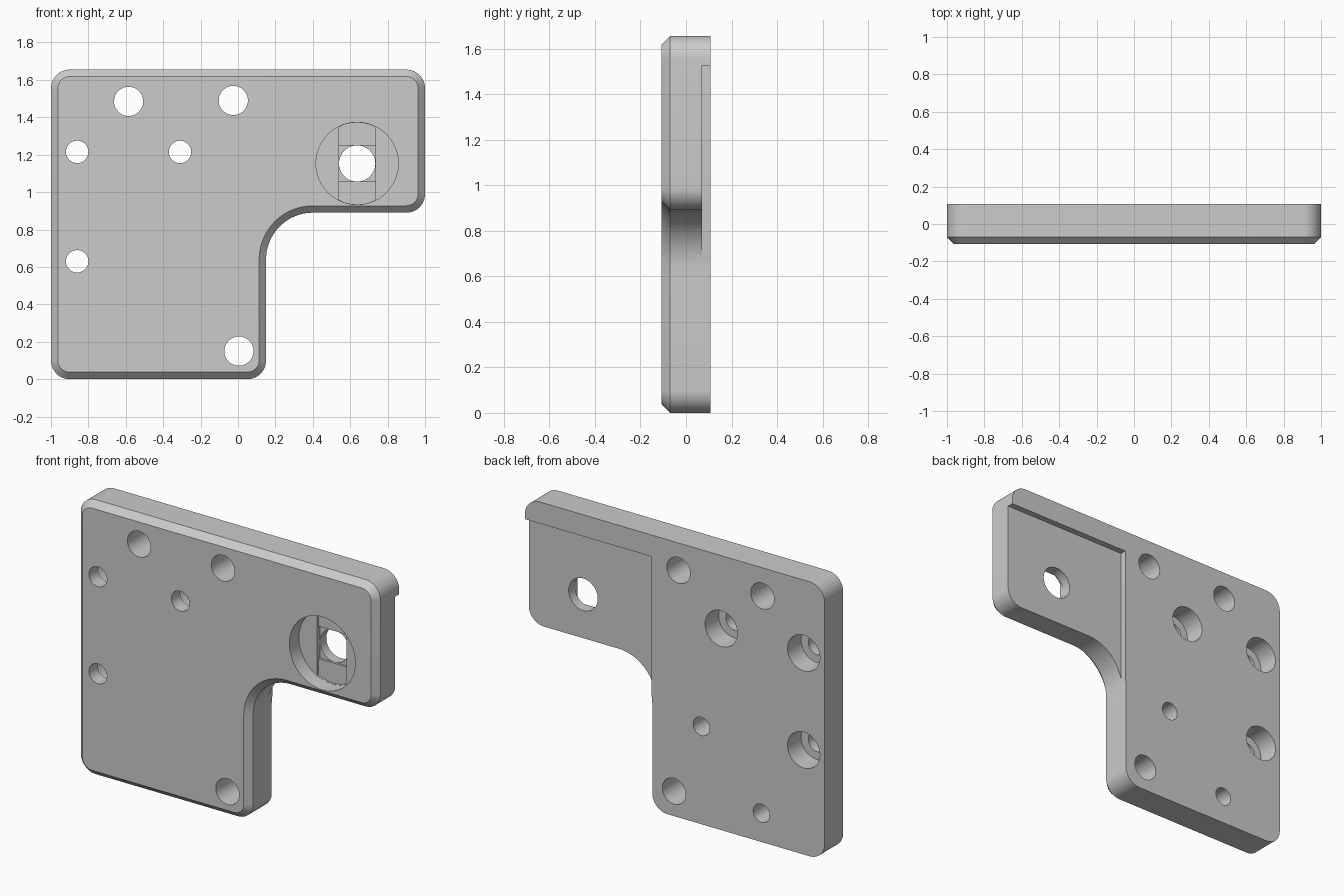
import bpy, bmesh
from math import sin, cos, pi, radians

if "Cube" in bpy.data.objects:
    bpy.data.objects.remove(bpy.data.objects["Cube"], do_unlink=True)

grey = bpy.data.materials.new("plain_grey")
grey.use_nodes = True
colour = (0.6, 0.6, 0.6, 1)
grey.diffuse_color = colour
grey.node_tree.nodes["Principled BSDF"].inputs["Base Color"].default_value = colour

FRONT, BACK, CHAMFER = -0.107, 0.107, 0.037
HEIGHT = 1.655


def loft(name, rings):
    """Solid through a list of (y, outline of x-z points)."""
    bm = bmesh.new()
    loops = [[bm.verts.new((x, y, z)) for x, z in pts] for y, pts in rings]
    bm.faces.new(loops[0])
    bm.faces.new(loops[-1])
    n = len(loops[0])
    for a, b in zip(loops, loops[1:]):
        for i in range(n):
            j = (i + 1) % n
            bm.faces.new((a[i], a[j], b[j], b[i]))
    bmesh.ops.recalc_face_normals(bm, faces=bm.faces)
    mesh = bpy.data.meshes.new(name)
    bm.to_mesh(mesh)
    bm.free()
    mesh.materials.append(grey)
    ob = bpy.data.objects.new(name, mesh)
    bpy.context.collection.objects.link(ob)
    return ob


def arc(cx, cz, r, start, sweep, steps=12):
    angles = [radians(start + sweep * i / steps) for i in range(steps + 1)]
    return [(cx + r * cos(a), cz + r * sin(a)) for a in angles]


def outline(inset):
    """Rounded L shape, shrunk by the inset."""
    r = 0.1
    corners = [(-1 + r, r, 180), (0.15 - r, r, 270), None,
               (1 - r, 0.89 + r, 270), (1 - r, HEIGHT - r, 0), (-1 + r, HEIGHT - r, 90)]
    pts = []
    for c in corners:
        if c:
            pts += arc(c[0], c[1], r - inset, c[2], 90)
        else:
            pts += arc(0.4, 0.64, 0.25 + inset, 180, -90, 20)
    return pts


def circle(x, z, r, n=48):
    return [(x + r * cos(2 * pi * i / n), z + r * sin(2 * pi * i / n)) for i in range(n)]


def rect(x0, x1, z0, z1):
    return [(x0, z0), (x1, z0), (x1, z1), (x0, z1)]


# Plate with chamfered front rim
plate = loft("bracket_plate", [(FRONT, outline(CHAMFER)),
                               (FRONT + CHAMFER, outline(0)),
                               (BACK, outline(0))])


def cut(pts, y0=-0.3, y1=0.3):
    cutter = loft("cutter", [(y0, pts), (y1, pts)])
    cutter.hide_render = True
    mod = plate.modifiers.new("cut", "BOOLEAN")
    mod.operation, mod.solver, mod.object = "DIFFERENCE", "EXACT", cutter
    bpy.context.view_layer.objects.active = plate
    bpy.ops.object.modifier_apply(modifier=mod.name)
    bpy.data.objects.remove(cutter, do_unlink=True)


# Recess on the back of the arm
cut(rect(0.155, 1.2, 0.5, 1.525), 0.07)

# Large through holes
for x, z in [(-0.585, 1.485), (-0.025, 1.49), (0.005, 0.15)]:
    cut(circle(x, z, 0.078))

# Screw holes, counterbored from the back
for x, z in [(-0.86, 1.215), (-0.31, 1.215), (-0.86, 0.63)]:
    cut(circle(x, z, 0.108), -0.023)
    cut(circle(x, z, 0.06))

# Blind holes in the back
for x, z in [(-0.178, 0.59), (-0.578, 0.174)]:
    cut(circle(x, z, 0.055), -0.04)

# Stepped front bore: round pocket, slot, square, then through hole
bx, bz, w = 0.637, 1.153, 0.098
cut(circle(bx, bz, 0.22), y1=-0.015)
slot = [(min(max(x, bx - w), bx + w), z) for x, z in circle(bx, bz, 0.219)]
cut(slot, -0.05, -0.003)
s = w - 0.0005
cut(rect(bx - s, bx + s, bz - s, bz + s), -0.05, 0.01)
cut(circle(bx, bz, 0.097))

# Smooth curved walls, sharp edges
bpy.ops.object.select_all(action="DESELECT")
plate.select_set(True)
bpy.context.view_layer.objects.active = plate
bpy.ops.object.shade_smooth_by_angle(angle=radians(30))
